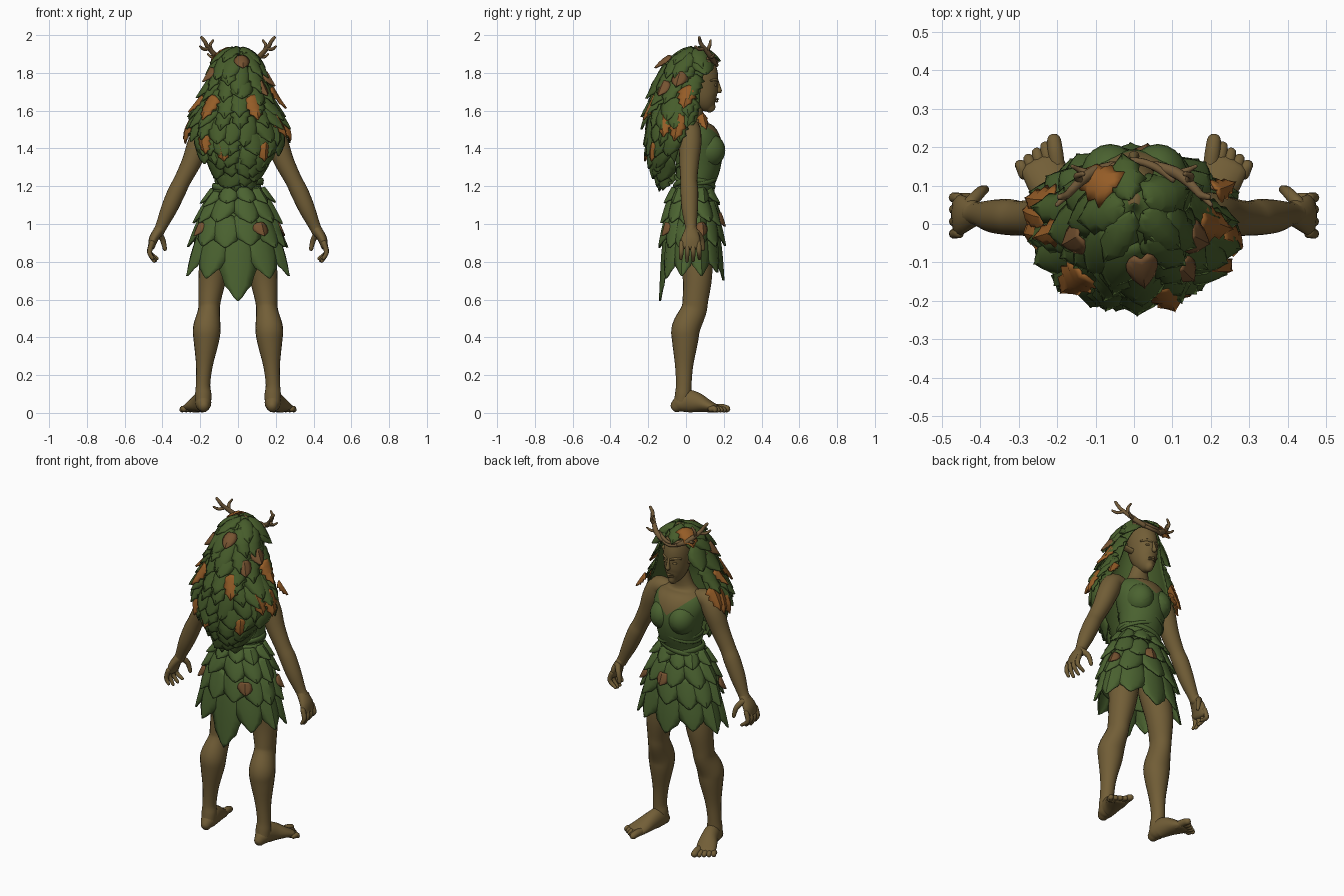
import bpy, bmesh, math, random
from mathutils import Vector, Matrix

random.seed(4)
if "Cube" in bpy.data.objects:
    bpy.data.objects.remove(bpy.data.objects["Cube"], do_unlink=True)


def material(name, rgb):
    m = bpy.data.materials.new(name)
    m.use_nodes = True
    m.diffuse_color = (*rgb, 1)
    node = m.node_tree.nodes["Principled BSDF"]
    node.inputs["Base Color"].default_value = (*rgb, 1)
    node.inputs["Roughness"].default_value = 0.9
    return m


SKIN = material("bark_skin", (0.168, 0.112, 0.038))
TWIG = material("twig_brown", (0.165, 0.1, 0.04))
LEAF = material("leaf_green", (0.062, 0.108, 0.024))
DRESS = material("dress_green", (0.07, 0.124, 0.03))
ORANGE = material("autumn_orange", (0.3, 0.108, 0.02))
BROWN = material("dry_leaf_brown", (0.18, 0.085, 0.03))


def finish(bm, name, mats, thick=0, angle=60):
    bmesh.ops.recalc_face_normals(bm, faces=bm.faces)
    mesh = bpy.data.meshes.new(name)
    bm.to_mesh(mesh)
    bm.free()
    for m in mats:
        mesh.materials.append(m)
    mesh.shade_smooth()
    mesh.set_sharp_from_angle(angle=math.radians(angle))
    ob = bpy.data.objects.new(name, mesh)
    bpy.context.collection.objects.link(ob)
    if thick:
        mod = ob.modifiers.new("thickness", "SOLIDIFY")
        mod.thickness, mod.offset = thick, 0
    return ob


def spline(pts, n):
    out = []
    for i in range(len(pts) - 1):
        quad = (pts[max(i - 1, 0)], pts[i], pts[i + 1], pts[min(i + 2, len(pts) - 1)])
        for t in (k / n for k in range(n)):
            out.append([.5 * (2*b + (c - a)*t + (2*a - 5*b + 4*c - d)*t*t + (3*b - a - 3*c + d)*t**3)
                        for a, b, c, d in zip(*quad)])
    return out + [list(pts[-1])]


def tube(name, pts, mats, ref=(0, 1, 0), segs=16, side=1, paint=None):
    """Smooth limb through (x, y, z, radius across, radius along ref)."""
    rows = spline([(p[0] * side, *p[1:4], p[-1]) for p in pts], 4)
    pos = [Vector(r[:3]) for r in rows]
    rings = []
    for i, r in enumerate(rows):
        t = (pos[min(i + 1, len(pos) - 1)] - pos[max(i - 1, 0)]).normalized()
        b = Vector(ref)
        b = (b - t * b.dot(t)).normalized()
        ring = (pos[i], b.cross(t), b, r[3], r[4])
        cap = [(pos[i] + t * d * min(r[3:]), ring[1], b, r[3] * k, r[4] * k)
               for d, k in ((.5, .82), (.8, .5), (.9, .2))]
        if i == 0:
            rings += [(pos[0] * 2 - c[0], *c[1:]) for c in reversed(cap)]
        rings.append(ring)
        if i == len(rows) - 1:
            rings += cap
    bm = bmesh.new()
    loops = []
    for c, a, b, ra, rb in rings:
        loops.append([bm.verts.new(c + a * ra * math.cos(q) + b * rb * math.sin(q))
                      for q in (math.tau * k / segs for k in range(segs))])
    for lo, hi in zip(loops, loops[1:]):
        for k in range(segs):
            n = (k + 1) % segs
            bm.faces.new((lo[k], lo[n], hi[n], hi[k]))
    bm.faces.new(loops[0])
    bm.faces.new(loops[-1])
    if paint:
        paint(bm)
    return finish(bm, name, mats)


def ball(name, center, radii, mats, paint=None):
    bm = bmesh.new()
    bmesh.ops.create_uvsphere(bm, u_segments=20, v_segments=14, radius=1,
                              matrix=Matrix.Translation(center) @ Matrix.Diagonal((*radii, 1)))
    if paint:
        paint(bm)
    return finish(bm, name, mats)


def neckline(bm):
    """Cut a V neck and give the faces above it the skin slot."""
    for s in (1, -1):
        bmesh.ops.bisect_plane(bm, geom=bm.verts[:] + bm.edges[:] + bm.faces[:],
                               plane_co=(0, 0, 1.42), plane_no=(-.85 * s, 0, 1))
    for f in bm.faces:
        c = f.calc_center_median()
        f.material_index = int(c.z - 1.42 > .85 * abs(c.x) or c.z > 1.54)


class Shell:
    """Draped surface; rows are z, centre y, radius x, radius y, open angle; phi 0 is the back."""
    def __init__(self, rows):
        self.rows = spline(rows, 4)
        self.s = [0]
        for a, b in zip(self.rows, self.rows[1:]):
            self.s.append(self.s[-1] + math.hypot(b[0] - a[0], b[3] - a[3]))

    def at(self, s):
        i = 0
        while i < len(self.s) - 2 and self.s[i + 1] < s:
            i += 1
        t = (s - self.s[i]) / (self.s[i + 1] - self.s[i])
        return [a + (b - a) * t for a, b in zip(self.rows[i], self.rows[i + 1])]

    def height(self, z):
        return min(self.s, key=lambda s: abs(self.at(s)[0] - z))

    def point(self, s, phi, lift):
        z, cy, rx, ry, _ = self.at(s)
        return Vector(((rx + lift) * math.sin(phi), cy - (ry + lift) * math.cos(phi), z + lift * .3))

    def lining(self, name, mat, end, depth):
        bm = bmesh.new()
        grid = []
        for i in range(25):
            s = end * i / 24
            lim = math.radians(self.at(s)[4])
            grid.append([bm.verts.new(self.point(s, lim * (k / 16 - 1), -depth)) for k in range(33)])
        for a, b in zip(grid, grid[1:]):
            for k in range(32):
                bm.faces.new((a[k], a[k + 1], b[k + 1], b[k]))
        return finish(bm, name, [mat], .008)


LOBED = [(0, .2), (.12, .65), (.27, 1), (.33, .68), (.52, .9), (.58, .55), (.76, .6), (.82, .32), (1, .03)]
OVATE = [(0, .45), (.15, .8), (.35, 1), (.55, .97), (.64, .82), (.78, .66), (.84, .45), (.93, .24), (1, .03)]


def leaf(bm, shell, s, phi, length, width, outline, slot=0, base=.002, lift=.035, tilt=0):
    grid = []
    for t, w in outline:
        sl = s + t * length
        row = []
        for k in (-1, -.5, 0, .5, 1):
            lat = k * w * width + tilt * t * length
            out = base + lift * t - .014 * k * k * w + (.004 if k == 0 else 0)
            row.append(bm.verts.new(shell.point(sl, phi + lat / max(shell.at(sl)[2], .075), out)))
        grid.append(row)
    for a, b in zip(grid, grid[1:]):
        for k in range(4):
            bm.faces.new((a[k], a[k + 1], b[k + 1], b[k])).material_index = slot


# Torso, bust and head
tube("torso", [(0, .03, 1.05, .15, .1), (0, .04, 1.15, .126, .096), (0, .05, 1.22, .123, .102),
               (0, .063, 1.3, .13, .118), (0, .066, 1.38, .145, .128), (0, .058, 1.45, .155, .12),
               (0, .038, 1.51, .135, .088), (0, .035, 1.555, .075, .053), (0, .05, 1.64, .045, .045)],
     [DRESS, SKIN], segs=32, paint=neckline)
tube("head", [(0, .13, 1.615, .024, .03), (0, .115, 1.635, .044, .054), (0, .097, 1.67, .061, .075),
              (0, .08, 1.73, .072, .092), (0, .07, 1.8, .075, .097), (0, .06, 1.87, .062, .08),
              (0, .05, 1.91, .03, .04)], [SKIN], segs=28)
tube("nose", [(0, .164, 1.762, .007), (0, .173, 1.73, .009), (0, .176, 1.705, .014)], [SKIN])
for name, z, y in (("upper_lip", 1.661, .168), ("lower_lip", 1.65, .165)):
    tube(name, [(-.022, y - .012, z - .002, .003), (0, y, z, .006), (.022, y - .012, z - .002, .003)],
         [SKIN], ref=(0, 0, 1), segs=8)

# Waist wraps and bodice folds
for i, (z, tilt, r, ry) in enumerate([(1.15, .015, .013, .1), (1.175, -.025, .013, .102), (1.2, .03, .011, .104),
                                      (1.25, -.035, .008, .108), (1.29, .04, .007, .116)]):
    ring = [(.128 * math.sin(q), .035 + (z - 1.15) * .17 - ry * math.cos(q), z + tilt * math.sin(q), r * .8, r * 1.3)
            for q in (math.tau * k / 16 for k in range(17))]
    tube(f"dress_wrap_{i + 1}", ring, [DRESS], ref=(0, 0, 1), segs=10)

# Paired parts
for tag, side in (("left", 1), ("right", -1)):
    def pair(part, pts, mat=SKIN, **kw):
        tube(f"{tag}_{part}", pts, [mat], side=side, **kw)

    ball(f"{tag}_bust", (.062 * side, .12, 1.39), (.078, .088, .09), [DRESS, SKIN], neckline)
    ball(f"{tag}_eye", (.03 * side, .154, 1.735), (.015, .011, .008), [SKIN])
    pair("brow", [(.01, .166, 1.757, .006), (.035, .158, 1.764, .008), (.06, .132, 1.76, .005)],
         ref=(0, 0, 1), segs=10)
    pair("ear", [(.065, .065, 1.72, .012, .02), (.105, .045, 1.74, .008, .022), (.155, .02, 1.775, .004)])
    pair("arm", [(.09, .025, 1.495, .045), (.165, .022, 1.497, .056), (.205, .022, 1.43, .06),
                 (.245, .017, 1.33, .052), (.295, .015, 1.23, .045), (.325, .018, 1.17, .047),
                 (.365, .02, 1.08, .043), (.405, .026, .99, .031), (.42, .028, .96, .03)], segs=20)
    pair("palm", [(.412, .028, .975, .027, .032), (.445, .025, .925, .025, .05), (.458, .022, .88, .018, .055)])
    pair("thumb", [(.425, .055, .955, .018), (.4, .082, .92, .015), (.387, .09, .868, .011)], segs=10)
    for i in range(4):
        y, drop = (i - 1.5) * .03, (.014, 0, .004, .014)[i]
        pair(f"finger_{i + 1}", [(.455, .022 + y, .9, .014), (.468, .022 + y * 1.05, .85, .013),
                                 (.452 - .008 * i, .022 + y * 1.1, .803 + drop, .009)], segs=10)
    pair("leg", [(.1, .03, 1, .09, .1), (.115, .05, .85, .085, .09), (.135, .06, .72, .075, .078),
                 (.15, .05, .6, .06, .068), (.154, .04, .54, .058, .068), (.165, 0, .45, .073, .075),
                 (.168, -.005, .38, .067, .069), (.178, -.01, .25, .044, .048), (.185, -.012, .15, .038, .041),
                 (.184, -.015, .1, .043, .043), (.184, -.018, .06, .042, .045)], segs=20)
    pair("foot", [(.181, -.052, .035, .034, .03), (.183, -.03, .048, .047, .041), (.187, .01, .062, .06, .044),
                  (.2, .06, .054, .052, .049), (.22, .11, .038, .036, .058), (.24, .155, .024, .022, .058)],
         ref=(1, 0, 0))
    for i in range(5):
        r, x = (.021 if i == 0 else .016), .2 + i * .022
        pair(f"toe_{i + 1}", [(x - .003, .13, r + .004, r), (x + .004, .185 - i * .009, r + .006, r),
                              (x + .008, .217 - i * .016, r, r * .9)], ref=(1, 0, 0), segs=10)
    # Branching antler
    pair("antler", [(.055, .15, 1.855, .014), (.105, .135, 1.88, .015), (.14, .11, 1.915, .013),
                    (.165, .085, 1.945, .011), (.175, .075, 1.965, .01), (.193, .07, 1.987, .008)], TWIG, segs=10)
    pair("antler_inner_tine", [(.14, .11, 1.915, .011), (.148, .125, 1.945, .009), (.132, .13, 1.972, .006)],
         TWIG, segs=8)
    pair("antler_outer_tine", [(.155, .095, 1.93, .01), (.18, .07, 1.925, .009), (.2, .05, 1.94, .006)],
         TWIG, segs=8)
    pair("antler_low_tine", [(.11, .13, 1.885, .01), (.14, .14, 1.885, .008), (.16, .15, 1.9, .005)],
         TWIG, segs=8)

# Twig crown
for i, z in enumerate((1.845, 1.862)):
    tube(f"crown_twig_{i + 1}", [(-.1, .115, z + .02, .008), (-.055, .148, z + .006, .01), (0, .164, z - .004, .009),
                                 (.055, .148, z + .008, .01), (.1, .115, z + .014, .008)],
         [TWIG], ref=(0, 0, 1), segs=10)

# Leaf hair
hair = Shell([(1.94, .05, .01, .01, 180), (1.92, .045, .06, .062, 180), (1.885, .038, .098, .105, 165),
              (1.84, .03, .122, .136, 130), (1.75, .02, .148, .165, 113), (1.65, .01, .18, .178, 112),
              (1.55, 0, .222, .19, 108), (1.45, 0, .24, .19, 84), (1.35, -.01, .195, .175, 75),
              (1.27, -.02, .135, .14, 65), (1.2, -.04, .085, .085, 60)])
hair.lining("hair_lining", LEAF, hair.height(1.27), .012)
bm = bmesh.new()
s, odd = .015, 0
while s < hair.s[-1] - .12:
    limit = math.radians(hair.at(s + .07)[4]) - .12
    n = max(5, round(2 * limit * hair.at(s + .05)[2] / .08))
    for i in range(n):
        phi = limit * (2 * (i + .25 + .5 * odd) / n - 1)
        leaf(bm, hair, s + random.uniform(-.015, .015), phi, random.uniform(.14, .175), random.uniform(.058, .07),
             random.choice((LOBED, OVATE)), lift=min(.018 + s * .1, random.uniform(.026, .045)),
             tilt=random.uniform(-.25, .25))
    s, odd = s + .07, 1 - odd
# Autumn leaves: top height, angle from the back, length
for z, deg, length in [(1.68, -44, .14), (1.68, 25, .14), (1.54, -82, .14), (1.57, 80, .15), (1.43, -22, .11),
                       (1.43, 34, .11), (1.48, -45, .12), (1.72, 90, .13), (1.57, 56, .13), (1.57, 114, .09),
                       (1.61, -106, .14), (1.57, -94, .14), (1.925, -130, .13), (1.68, -82, .1)]:
    leaf(bm, hair, hair.height(z), math.radians(deg), length, length * .38, LOBED, 1, base=.022, lift=.028,
         tilt=random.uniform(-.15, .15))
for z, deg in [(1.885, 9), (1.82, -70), (1.8, 72), (1.75, 45)]:
    leaf(bm, hair, hair.height(z), math.radians(deg), .085, .035, OVATE, 2, base=.022, lift=.022)
finish(bm, "hair_leaves", [LEAF, ORANGE, BROWN], .007, 40)

# Leaf skirt
skirt = Shell([(1.2, .033, .125, .095, 180), (1.1, .03, .165, .118, 180), (1, .03, .2, .133, 180),
               (.9, .03, .225, .142, 180), (.8, .03, .247, .146, 180), (.58, .03, .285, .146, 180)])
skirt.lining("skirt_lining", DRESS, skirt.height(.84), .008)
bm = bmesh.new()
for i in range(10):
    phi = math.tau * i / 10
    c = math.cos(phi)
    length = .22 + .17 * max(0, c) ** 6 + .05 * math.sin(phi) ** 6 + .06 * max(0, -c) ** 6
    leaf(bm, skirt, skirt.height(.97), phi, length, .105, OVATE, lift=.018)
for z, n, length, width, base in ((1.06, 11, .18, .085, .008), (1.13, 10, .14, .072, .01), (1.18, 10, .09, .055, .008)):
    for i in range(n):
        leaf(bm, skirt, skirt.height(z) + random.uniform(-.012, .012), math.tau * (i + .5) / n + z, length, width,
             OVATE, base=base, lift=.024, tilt=random.uniform(-.2, .2))
for z, deg in [(1.01, -62), (1.0, 32), (1.06, 172), (1.0, 110)]:
    leaf(bm, skirt, skirt.height(z), math.radians(deg), .075, .042, OVATE, 1, base=.026, lift=.014)
finish(bm, "skirt_leaves", [DRESS, BROWN], .007, 40)
